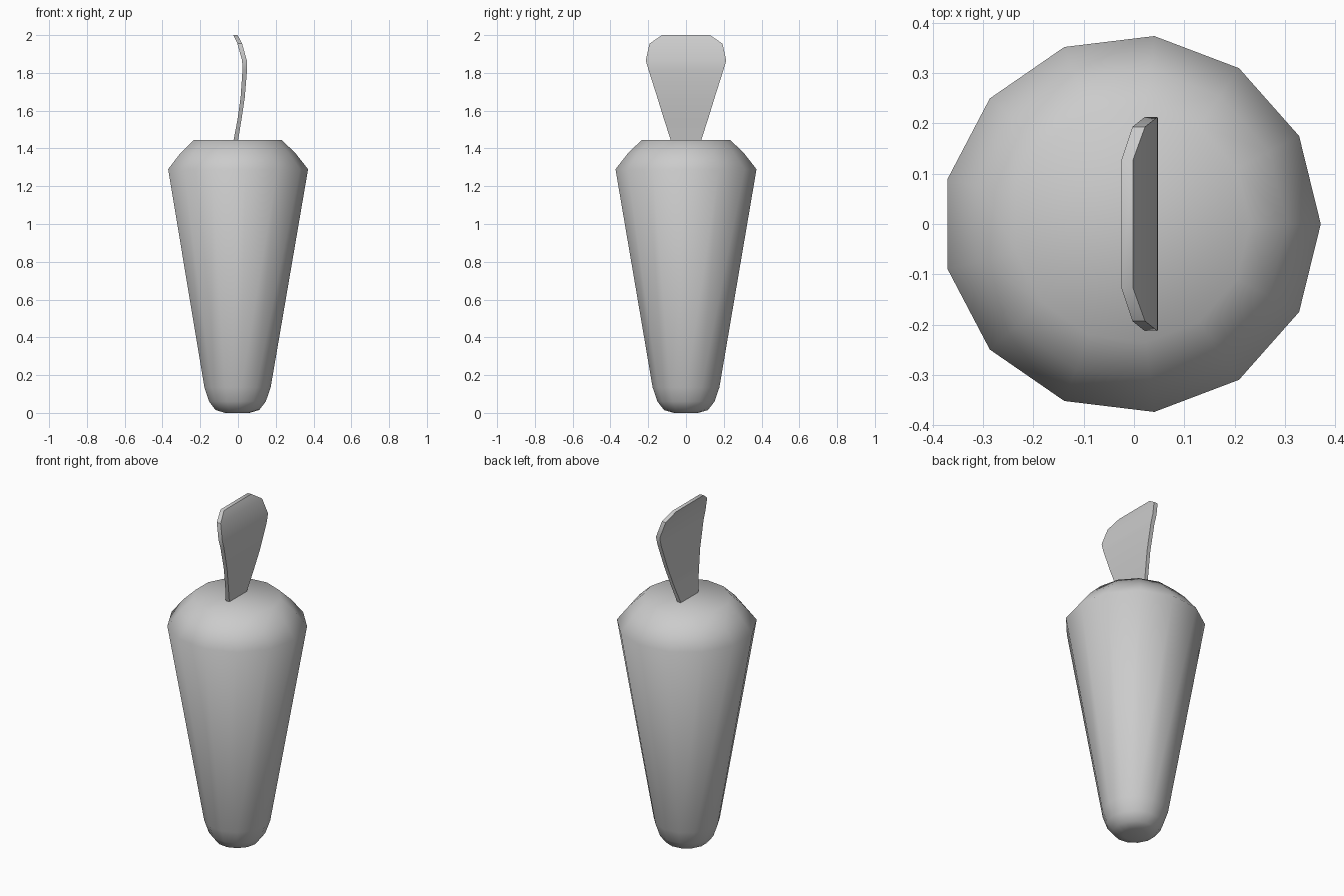
import bpy, bmesh, math

if "Cube" in bpy.data.objects:
    bpy.data.objects.remove(bpy.data.objects["Cube"])


def finish(name, bm, angle):
    bmesh.ops.recalc_face_normals(bm, faces=bm.faces)
    mesh = bpy.data.meshes.new(name)
    bm.to_mesh(mesh)
    bm.free()
    obj = bpy.data.objects.new(name, mesh)
    bpy.context.collection.objects.link(obj)
    bpy.ops.object.select_all(action='DESELECT')
    obj.select_set(True)
    bpy.context.view_layer.objects.active = obj
    bpy.ops.object.shade_smooth_by_angle(angle=math.radians(angle))
    return obj


def loft(name, rings, angle):
    """Bridge equal-length closed rings and cap both ends."""
    bm = bmesh.new()
    loops = [[bm.verts.new(p) for p in ring] for ring in rings]
    n = len(loops[0])
    for a, b in zip(loops, loops[1:]):
        for i in range(n):
            j = (i + 1) % n
            bm.faces.new((a[i], a[j], b[j], b[i]))
    bm.faces.new(loops[0])
    bm.faces.new(loops[-1])
    return finish(name, bm, angle)


# Tapered root: 13-sided, rounded tip and shoulder (radius, z)
SIDES = 13
profile = [(0.065, 0.0), (0.117, 0.015), (0.152, 0.06), (0.178, 0.135),
           (0.376, 1.29), (0.309, 1.375), (0.236, 1.445)]
rings = [[(r * math.cos(math.tau * i / SIDES) - 0.005,
           r * math.sin(math.tau * i / SIDES), z) for i in range(SIDES)]
         for r, z in profile]
loft("root_body", rings, 50)

# Curved leaf: (back x, front x, half width, z)
leaf = [(-0.027, -0.003, 0.070, 1.41), (-0.023, 0.001, 0.081, 1.445),
        (-0.003, 0.018, 0.115, 1.55), (0.014, 0.036, 0.152, 1.67),
        (0.024, 0.048, 0.198, 1.815), (0.022, 0.047, 0.213, 1.865),
        (-0.003, 0.022, 0.193, 1.955), (-0.025, -0.002, 0.127, 2.0)]
rings = [[(x0, -w, z), (x1, -w, z), (x1, w, z), (x0, w, z)]
         for x0, x1, w, z in leaf]
loft("leaf", rings, 35)
